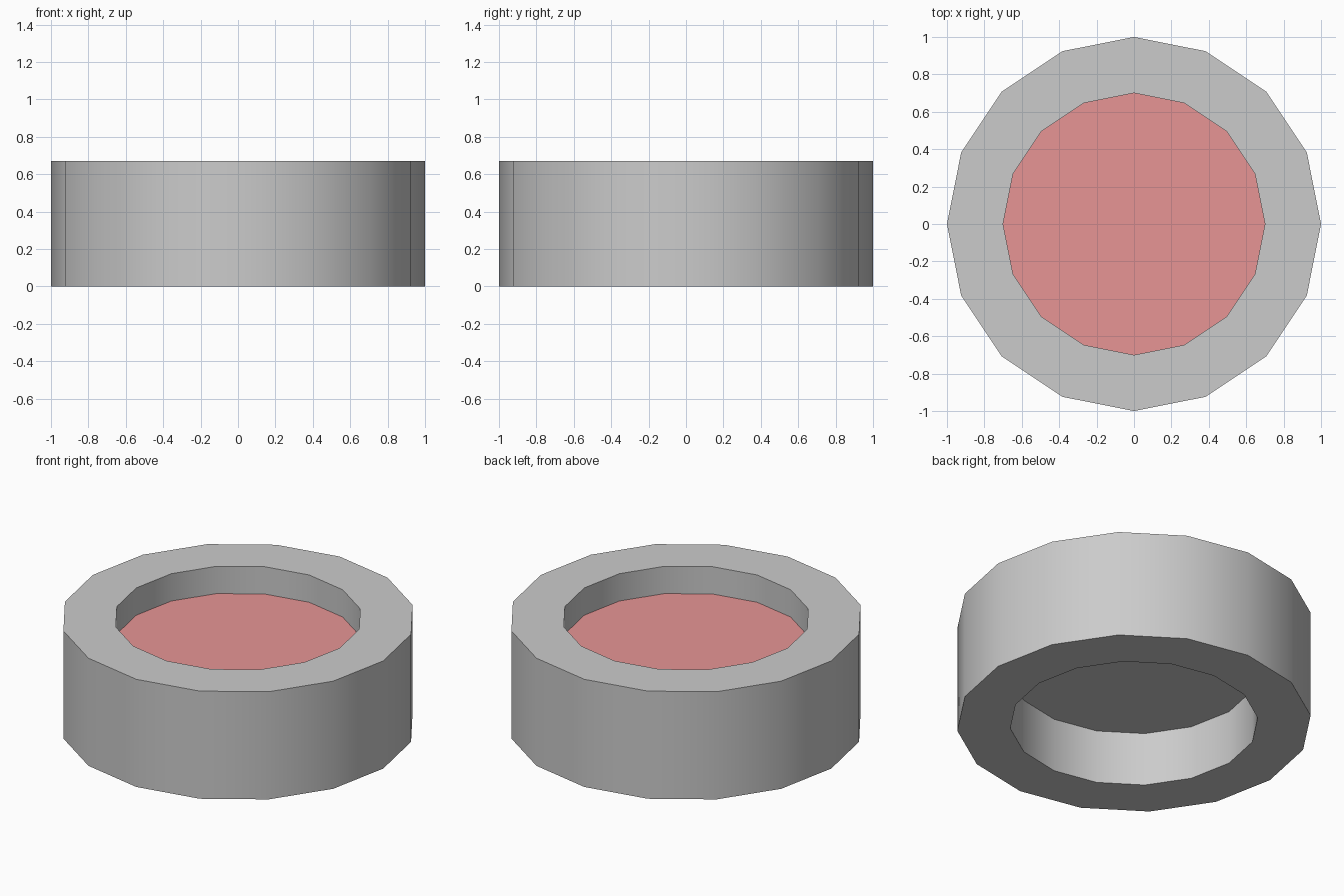
import bpy, bmesh
from math import cos, sin, pi, radians

if "Cube" in bpy.data.objects:
    bpy.data.objects.remove(bpy.data.objects["Cube"])

SIDES = 16
OUTER, INNER = 1.0, 0.7
HEIGHT, FLOOR_TOP, FLOOR_BOTTOM = 0.67, 0.5, 0.335


def ring(bm, r, z):
    return [bm.verts.new((r * cos(2 * pi * i / SIDES), r * sin(2 * pi * i / SIDES), z))
            for i in range(SIDES)]


def make_object(name, bm):
    bmesh.ops.recalc_face_normals(bm, faces=bm.faces)
    mesh = bpy.data.meshes.new(name)
    bm.to_mesh(mesh)
    bm.free()
    obj = bpy.data.objects.new(name, mesh)
    bpy.context.collection.objects.link(obj)
    return obj


# Thick ring with a recess above and a deeper hollow below
profile = [(INNER, FLOOR_BOTTOM), (INNER, 0), (OUTER, 0),
           (OUTER, HEIGHT), (INNER, HEIGHT), (INNER, FLOOR_TOP)]
bm = bmesh.new()
rings = [ring(bm, r, z) for r, z in profile]
for a, b in zip(rings, rings[1:]):
    for i in range(SIDES):
        j = (i + 1) % SIDES
        bm.faces.new((a[i], a[j], b[j], b[i]))
bm.faces.new(rings[0])  # underside of the floor
housing = make_object("ring_housing", bm)
bpy.context.view_layer.objects.active = housing
housing.select_set(True)
bpy.ops.object.shade_smooth_by_angle(angle=radians(30))

# Coloured floor of the upper recess
bm = bmesh.new()
face = bm.faces.new(ring(bm, INNER, FLOOR_TOP))
pad = make_object("recess_pad", bm)
if pad.data.polygons[0].normal.z < 0:
    pad.data.flip_normals()
pink = bpy.data.materials.new("pink")
pink.diffuse_color = (0.8, 0.3, 0.3, 1)
pink.use_nodes = True
pink.node_tree.nodes["Principled BSDF"].inputs["Base Color"].default_value = pink.diffuse_color
pad.data.materials.append(pink)
